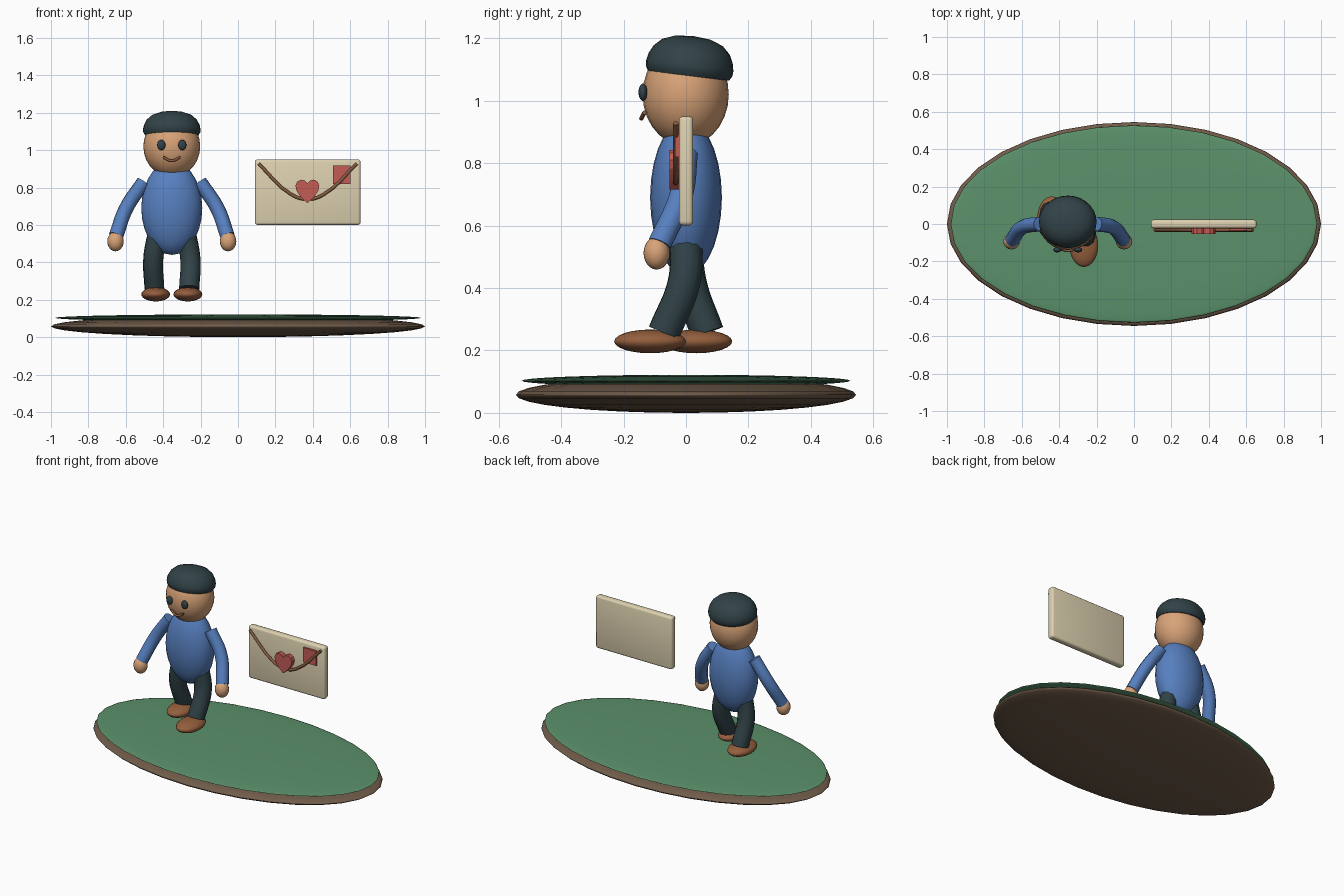
import bpy, bmesh, math

if "Cube" in bpy.data.objects:
    bpy.data.objects.remove(bpy.data.objects["Cube"])

PX = -0.354  # x centre of the figure


def mat(name, r, g, b):
    """Material from display (sRGB) values, stored as linear."""
    m = bpy.data.materials.new(name)
    m.diffuse_color = [((c + 0.055) / 1.055) ** 2.4 for c in (r, g, b)] + [1]
    m.use_nodes = True
    m.node_tree.nodes["Principled BSDF"].inputs["Base Color"].default_value = m.diffuse_color
    return m


GREEN = mat("grass", 0.36, 0.57, 0.42)
SOIL = mat("soil", 0.44, 0.36, 0.29)
SKIN = mat("skin", 0.85, 0.64, 0.47)
BLUE = mat("shirt_blue", 0.34, 0.50, 0.75)
DARK = mat("dark_teal", 0.19, 0.26, 0.28)
SHOE = mat("leather", 0.58, 0.37, 0.24)
LINE = mat("line_brown", 0.53, 0.36, 0.25)
PAPER = mat("paper", 0.87, 0.82, 0.69)
RED = mat("red", 0.76, 0.36, 0.33)


def finish(ob, name, m, angle=40):
    ob.name = name
    ob.data.name = name
    ob.data.materials.clear()
    ob.data.materials.append(m)
    bpy.ops.object.select_all(action='DESELECT')
    ob.select_set(True)
    bpy.context.view_layer.objects.active = ob
    if angle:
        bpy.ops.object.shade_smooth_by_angle(angle=math.radians(angle))
    else:
        bpy.ops.object.shade_smooth()
    return ob


def ball(name, loc, size, m, seg=24, rings=14):
    bpy.ops.mesh.primitive_uv_sphere_add(segments=seg, ring_count=rings, radius=1, location=loc)
    ob = bpy.context.object
    ob.scale = size
    return finish(ob, name, m, 0)


def tube(name, pts, r, m, res=8):
    cu = bpy.data.curves.new(name, 'CURVE')
    cu.dimensions = '3D'
    cu.bevel_depth = r
    cu.bevel_resolution = 3
    cu.use_fill_caps = True
    sp = cu.splines.new('BEZIER')
    sp.resolution_u = res
    sp.bezier_points.add(len(pts) - 1)
    for bp, p in zip(sp.bezier_points, pts):
        bp.co = p
        bp.handle_left_type = bp.handle_right_type = 'AUTO'
    ob = bpy.data.objects.new(name, cu)
    bpy.context.collection.objects.link(ob)
    bpy.ops.object.select_all(action='DESELECT')
    ob.select_set(True)
    bpy.context.view_layer.objects.active = ob
    bpy.ops.object.convert(target='MESH')
    return finish(bpy.context.object, name, m)


def box(name, lo, hi, m, bevel):
    bpy.ops.mesh.primitive_cube_add(size=1, location=[(a + b) / 2 for a, b in zip(lo, hi)])
    ob = bpy.context.object
    ob.scale = [b - a for a, b in zip(lo, hi)]
    bpy.ops.object.transform_apply(location=False, rotation=False, scale=True)
    if bevel:
        mod = ob.modifiers.new("bevel", 'BEVEL')
        mod.width = bevel
        mod.segments = 3
        bpy.ops.object.modifier_apply(modifier=mod.name)
    return finish(ob, name, m)


# oval ground: soil with a grass layer on top
ball("soil_base", (0, 0, 0.058), (1, 0.545, 0.058), SOIL, 32, 16)
ball("grass_top", (0, 0, 0.103), (0.98, 0.527, 0.019), GREEN, 32, 16)

# torso and head
ball("torso", (PX, 0, 0.69), (0.163, 0.115, 0.25), BLUE)
ball("head", (PX, -0.001, 1.02), (0.152, 0.138, 0.165), SKIN)

# cap: lathed dome, tilted down at the back
prof = [(0.93, 0), (0.99, 0.12), (1, 0.25), (0.96, 0.45), (0.87, 0.65), (0.69, 0.84), (0.4, 0.96), (0, 1)]
bm = bmesh.new()
vs = [bm.verts.new((r, 0, z)) for r, z in [(0, 0)] + prof]
es = [bm.edges.new(p) for p in zip(vs, vs[1:])]
bmesh.ops.spin(bm, geom=vs + es, axis=(0, 0, 1), cent=(0, 0, 0), angle=2 * math.pi, steps=28)
bmesh.ops.remove_doubles(bm, verts=bm.verts, dist=1e-4)
bmesh.ops.recalc_face_normals(bm, faces=bm.faces)
me = bpy.data.meshes.new("cap")
bm.to_mesh(me)
bm.free()
cap = bpy.data.objects.new("cap", me)
bpy.context.collection.objects.link(cap)
cap.location = (PX, 0.008, 1.08)
cap.scale = (0.154, 0.141, 0.128)
cap.rotation_euler.x = math.radians(-7)
finish(cap, "cap", DARK, 60)

# face
for s, side in ((-1, "left"), (1, "right")):
    ball(side + "_eye", (PX + s * 0.056, -0.138, 1.027), (0.022, 0.014, 0.028), DARK, 16, 10)
tube("mouth", [(PX - 0.045, -0.133, 0.962), (PX, -0.143, 0.943), (PX + 0.045, -0.133, 0.962)], 0.007, LINE)

# arms, hands, striding legs and shoes
for s, side in ((-1, "left"), (1, "right")):
    tube(side + "_arm", [(PX + s * 0.15, 0.0, 0.83), (PX + s * 0.243, -0.018, 0.69),
                         (PX + s * 0.298, -0.085, 0.54)], 0.039, BLUE)
    ball(side + "_hand", (PX + s * 0.301, -0.094, 0.512), (0.044, 0.042, 0.053), SKIN, 16, 12)
    step = -0.07 if s > 0 else 0.068
    knee = -0.006 if s > 0 else 0.012
    tube(side + "_leg", [(PX + s * 0.075, 0.0, 0.56), (PX + s * 0.099, knee, 0.42),
                         (PX + s * 0.093, step, 0.258)], 0.054, DARK)
    ball(side + "_shoe", (PX + s * 0.086, -0.115 if s > 0 else 0.033, 0.229),
         (0.077, 0.115, 0.038), SHOE, 20, 12)

# envelope with flap line and stamp
box("envelope", (0.09, -0.023, 0.6), (0.655, 0.023, 0.95), PAPER, 0.014)
tube("flap_line", [(0.11, -0.033, 0.928), (0.285, -0.033, 0.763), (0.372, -0.033, 0.737),
                   (0.458, -0.033, 0.763), (0.635, -0.033, 0.928)], 0.009, LINE, 4)
box("stamp", (0.507, -0.036, 0.82), (0.602, -0.02, 0.918), RED, 0)

# heart seal: half outline, mirrored and extruded
half = [(0, 0.042), (0.014, 0.057), (0.034, 0.062), (0.054, 0.052), (0.064, 0.03), (0.058, 0.002), (0.035, -0.032), (0, -0.064)]
outline = half + [(-x, z) for x, z in half[-2:0:-1]]
bm = bmesh.new()
face = bm.faces.new([bm.verts.new((0.371 + x, -0.053, 0.78 + z)) for x, z in outline])
ext = bmesh.ops.extrude_face_region(bm, geom=[face])
bmesh.ops.translate(bm, vec=(0, 0.033, 0), verts=[g for g in ext["geom"] if isinstance(g, bmesh.types.BMVert)])
bmesh.ops.recalc_face_normals(bm, faces=bm.faces)
me = bpy.data.meshes.new("heart_seal")
bm.to_mesh(me)
bm.free()
heart = bpy.data.objects.new("heart_seal", me)
bpy.context.collection.objects.link(heart)
finish(heart, "heart_seal", RED, 20)
